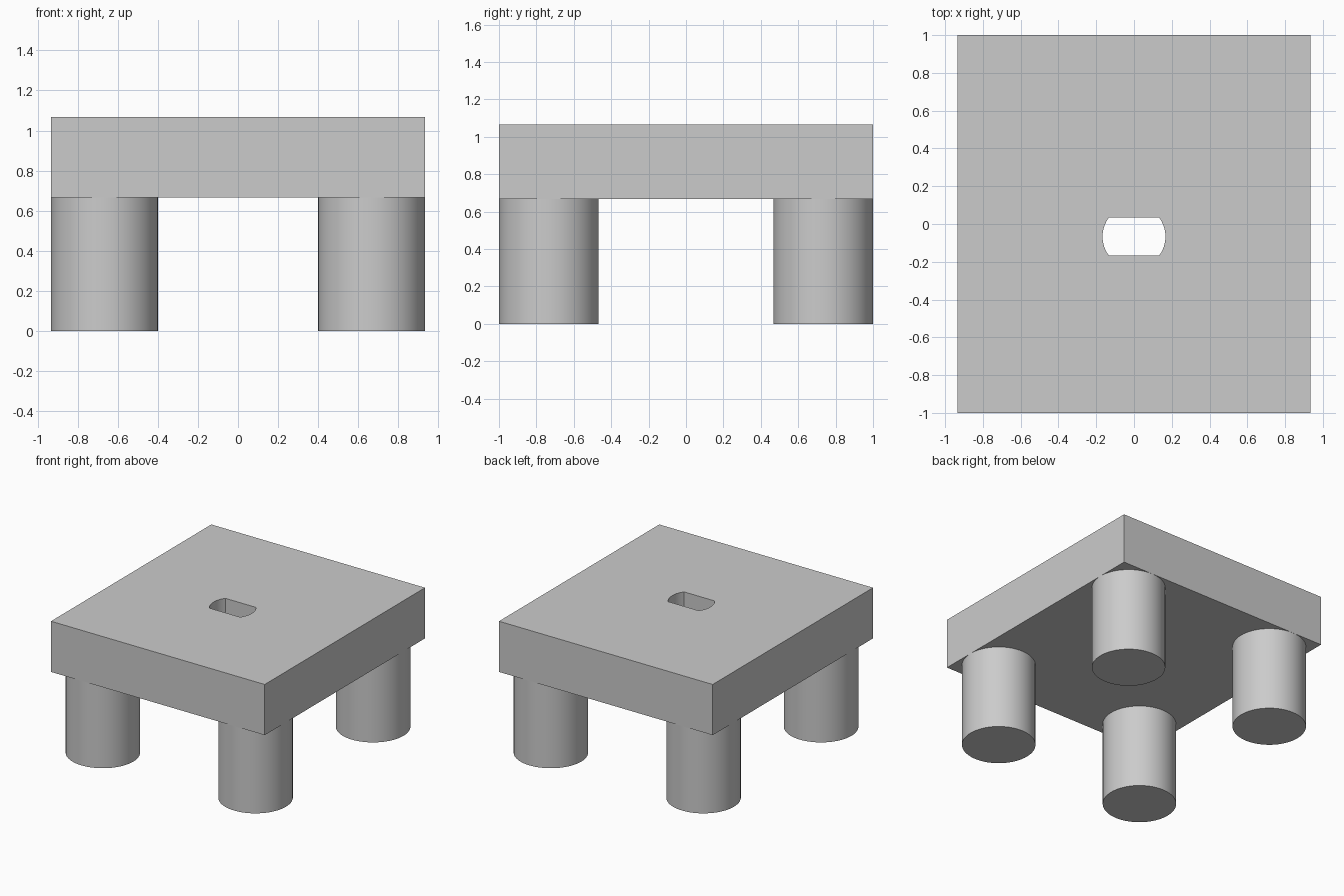
import bpy
import bmesh
import math

old = bpy.data.objects.get("Cube")
if old:
    bpy.data.objects.remove(old, do_unlink=True)

U = 2 / 30  # design unit: the slab is 28 x 30 x 6 units on legs 10 units tall

grey = bpy.data.materials.new("plain grey")
grey.use_nodes = True
colour = (0.6, 0.6, 0.6, 1)
grey.diffuse_color = colour
grey.node_tree.nodes["Principled BSDF"].inputs["Base Color"].default_value = colour


def prism(name, outline, z0, z1):
    """Extrude a closed outline of (x, y) points, in design units."""
    bm = bmesh.new()
    base = bm.faces.new([bm.verts.new((x * U, y * U, z0 * U)) for x, y in outline])
    top = bmesh.ops.extrude_face_region(bm, geom=[base])["geom"]
    verts = [v for v in top if isinstance(v, bmesh.types.BMVert)]
    bmesh.ops.translate(bm, verts=verts, vec=(0, 0, (z1 - z0) * U))
    bmesh.ops.recalc_face_normals(bm, faces=bm.faces)
    mesh = bpy.data.meshes.new(name)
    bm.to_mesh(mesh)
    bm.free()
    mesh.materials.append(grey)
    obj = bpy.data.objects.new(name, mesh)
    bpy.context.collection.objects.link(obj)
    return obj


def arc(cx, cy, r, start, end, steps):
    angles = [start + (end - start) * i / steps for i in range(steps + 1)]
    return [(cx + r * math.cos(a), cy + r * math.sin(a)) for a in angles]


def smooth(obj):
    bpy.ops.object.select_all(action="DESELECT")
    obj.select_set(True)
    bpy.context.view_layer.objects.active = obj
    bpy.ops.object.shade_smooth_by_angle(angle=math.radians(30))


# Slab
slab = prism("table_top", [(-14, -15), (14, -15), (14, 15), (-14, 15)], 10, 16)

# Through slot: a round hole with two flat sides
half = math.asin(1.5 / 2.5)
slot = arc(0, -1, 2.5, -half, half, 16) + arc(0, -1, 2.5, math.pi - half, math.pi + half, 16)
cutter = prism("slot_cutter", slot, 9, 17)
cutter.hide_render = True
cut = slab.modifiers.new("slot", "BOOLEAN")
cut.operation = "DIFFERENCE"
cut.solver = "EXACT"
cut.object = cutter
bpy.context.view_layer.objects.active = slab
bpy.ops.object.modifier_apply(modifier=cut.name)
bpy.data.objects.remove(cutter, do_unlink=True)
smooth(slab)

# Four round legs, flush with the slab's sides
for side, sx in (("left", 1), ("right", -1)):
    for end, sy in (("front", -1), ("back", 1)):
        circle = arc(sx * 10, sy * 11, 4, 0, 2 * math.pi, 64)[:-1]
        smooth(prism(f"{end}_{side}_leg", circle, 0, 10))
